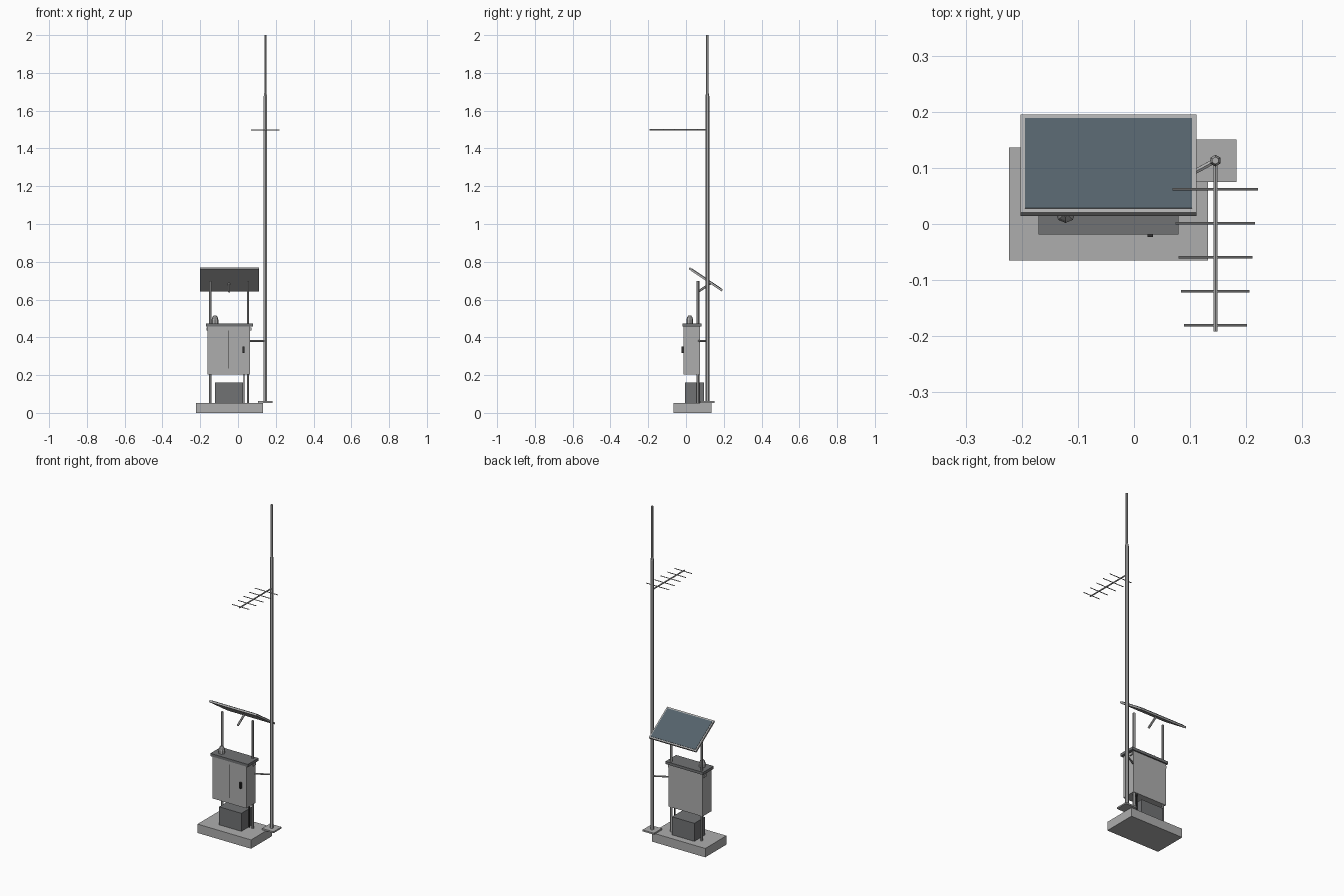
import bpy, bmesh, math
from mathutils import Vector, Matrix

if "Cube" in bpy.data.objects:
    bpy.data.objects.remove(bpy.data.objects["Cube"])


def material(name, r, g, b):
    m = bpy.data.materials.new(name)
    m.diffuse_color = (r, g, b, 1)
    m.use_nodes = True
    m.node_tree.nodes["Principled BSDF"].inputs["Base Color"].default_value = m.diffuse_color
    return m


LIGHT = material("light grey metal", 0.42, 0.42, 0.42)
DARK = material("dark grey", 0.165, 0.17, 0.175)
BLACK = material("black", 0.03, 0.03, 0.03)
GLASS = material("solar blue grey", 0.088, 0.122, 0.145)


def finish(name, bm, mat):
    bmesh.ops.recalc_face_normals(bm, faces=bm.faces)
    me = bpy.data.meshes.new(name)
    bm.to_mesh(me)
    bm.free()
    me.materials.append(mat)
    ob = bpy.data.objects.new(name, me)
    bpy.context.collection.objects.link(ob)
    return ob


def box(name, x, y, z, mat, place=None):
    """Box from (min, max) pairs, optionally moved by a matrix."""
    bm = bmesh.new()
    bmesh.ops.create_cube(bm, size=1)
    for v in bm.verts:
        v.co = [lo + (c + 0.5) * (hi - lo) for c, (lo, hi) in zip(v.co, (x, y, z))]
    if place:
        bm.transform(place)
    return finish(name, bm, mat)


def rod(name, a, b, r, mat, sides=6):
    """Straight rod between two points."""
    a, b = Vector(a), Vector(b)
    bm = bmesh.new()
    bmesh.ops.create_cone(bm, cap_ends=True, segments=sides, radius1=r, radius2=r,
                          depth=(b - a).length)
    bm.transform(Matrix.Translation((a + b) / 2)
                 @ Vector((0, 0, 1)).rotation_difference(b - a).to_matrix().to_4x4())
    return finish(name, bm, mat)


def lathe(name, cx, cy, profile, sides, mat):
    """Stacked rings from (radius, z) points, closed at both ends."""
    bm = bmesh.new()
    rings = [[bm.verts.new((cx + r * math.sin(2 * math.pi * i / sides),
                            cy + r * math.cos(2 * math.pi * i / sides), z))
              for i in range(sides)] for r, z in profile]
    for p, q in zip(rings, rings[1:]):
        for i in range(sides):
            j = (i + 1) % sides
            bm.faces.new((p[i], p[j], q[j], q[i]))
    bm.faces.new(rings[0])
    bm.faces.new(rings[-1])
    return finish(name, bm, mat)


# Ground slab and battery
box("base_slab", (-0.223, 0.132), (-0.065, 0.136), (0, 0.053), LIGHT)
box("battery_box", (-0.122, 0.026), (-0.005, 0.095), (0.053, 0.161), DARK)

# Cabinet with lid, door seam and handle
box("cabinet", (-0.161, 0.064), (-0.013, 0.073), (0.204, 0.46), LIGHT)
box("cabinet_lid", (-0.17, 0.079), (-0.019, 0.081), (0.458, 0.474), DARK)
box("mount_rail", (-0.168, 0.071), (0.045, 0.069), (0.436, 0.452), LIGHT)
box("door_seam", (-0.0495, -0.0465), (-0.0145, -0.01), (0.236, 0.437), BLACK)
box("door_handle", (0.024, 0.034), (-0.023, -0.012), (0.316, 0.352), BLACK)
lathe("sensor_dome", -0.122, 0.02,
      [(0.018, 0.474), (0.018, 0.492), (0.014, 0.507), (0.007, 0.516)], 8, LIGHT)

# Posts through the cabinet, cable
for side, x in (("left", -0.148), ("right", 0.053)):
    rod(side + "_post", (x, 0.063, 0.053), (x, 0.063, 0.698), 0.0075, LIGHT)
rod("cable", (0.032, 0.063, 0.053), (0.032, 0.063, 0.21), 0.004, BLACK)

# Tilted solar panel facing back, with its stub arm
tilt = Matrix.Translation((-0.0455, 0.1045, 0.7065)) @ Matrix.Rotation(math.radians(-34), 4, 'X')
box("panel_frame", (-0.1565, 0.1565), (-0.1055, 0.1055), (-0.0055, 0.0055), LIGHT, tilt)
box("panel_glass", (-0.1485, 0.1485), (-0.0965, 0.0965), (0.004, 0.0075), GLASS, tilt)
rod("panel_arm", (-0.047, 0.065, 0.642), (-0.047, 0.13, 0.686), 0.006, LIGHT)

# Mast with foot plate, thin top and strut to the cabinet post
MX, MY = 0.145, 0.113
box("mast_foot", (MX - 0.038, MX + 0.038), (MY - 0.038, MY + 0.038), (0.053, 0.062), LIGHT)
lathe("mast", MX, MY, [(0.0105, 0.06), (0.0105, 1.675), (0.0065, 1.695), (0.0065, 2.0)], 6, LIGHT)
rod("mast_strut", (0.053, 0.063, 0.381), (MX, MY, 0.381), 0.005, LIGHT)

# Directional antenna: boom and five shrinking elements
rod("antenna_boom", (MX, MY, 1.498), (MX, -0.192, 1.498), 0.0042, LIGHT)
for i in range(5):
    y, half = 0.0616 - 0.0606 * i, 0.076 - 0.005 * i
    rod("antenna_element_%d" % (i + 1), (MX - half, y, 1.498), (MX + half, y, 1.498), 0.0022, LIGHT)
